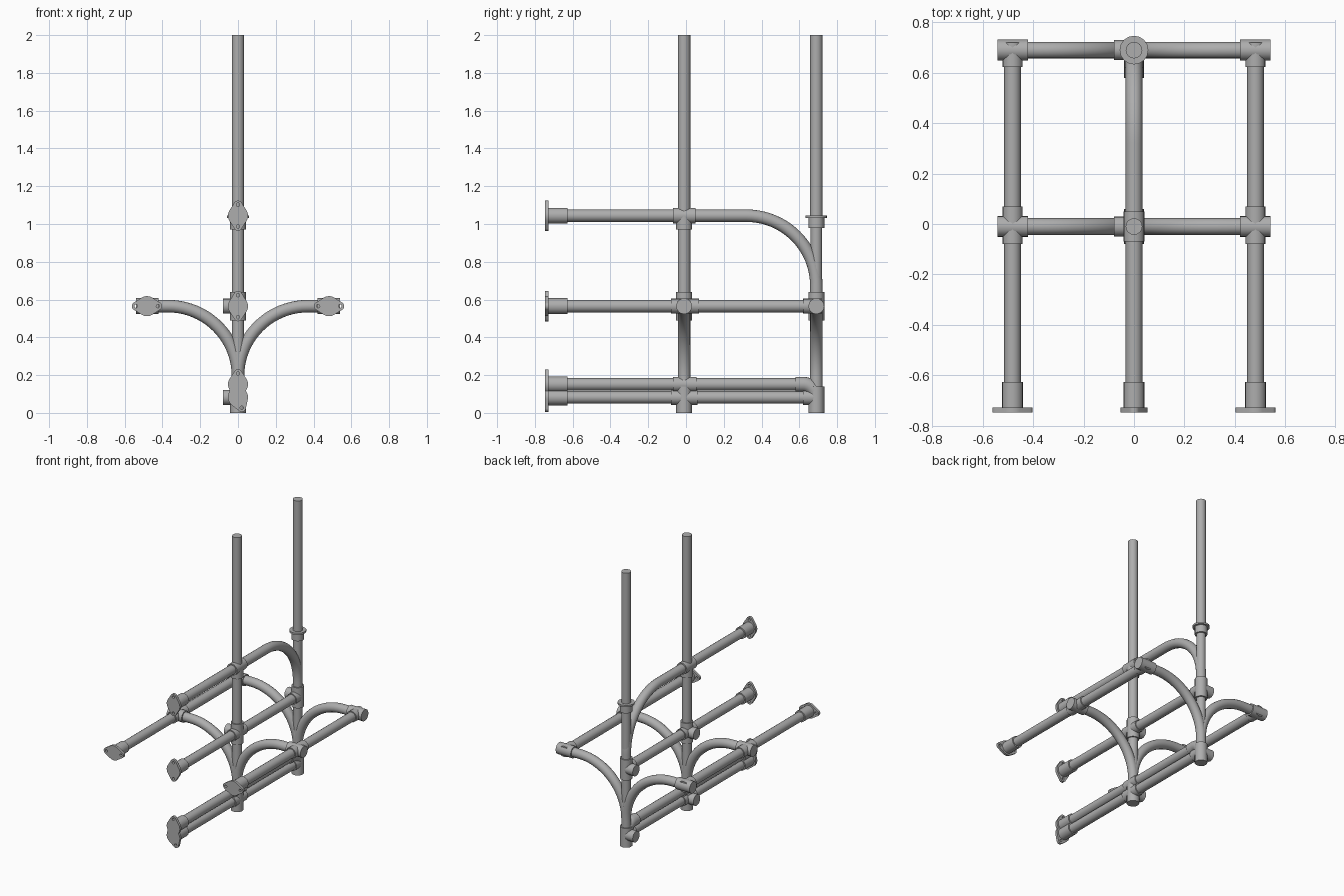
import bpy, math
from mathutils import Matrix, Vector

cube = bpy.data.objects.get("Cube")
if cube:
    bpy.data.objects.remove(cube, do_unlink=True)

steel = bpy.data.materials.new("galvanised grey")
steel.use_nodes = True
GREY = (0.42, 0.42, 0.42, 1)
steel.diffuse_color = GREY
steel.node_tree.nodes["Principled BSDF"].inputs["Base Color"].default_value = GREY

PIPE, SOCKET = 0.033, 0.042
FRONT_Y, BACK_Y = -0.01, 0.69
WALL_Y = -0.747
SIDE_X = 0.482
TOP_Z, MID_Z, LOW_Z, BASE_Z = 1.044, 0.565, 0.151, 0.082


def finish(obj, bevel=0.0):
    """Turn a curve into a smooth mesh, with softened rims if asked."""
    bpy.context.collection.objects.link(obj)
    bpy.ops.object.select_all(action='DESELECT')
    obj.select_set(True)
    bpy.context.view_layer.objects.active = obj
    bpy.ops.object.convert(target='MESH')
    obj = bpy.context.object
    obj.data.materials.clear()
    obj.data.materials.append(steel)
    bpy.ops.object.shade_smooth_by_angle(angle=math.radians(40))
    if bevel:
        mod = obj.modifiers.new("soft_rim", 'BEVEL')
        mod.width = bevel
        mod.segments = 2
        mod.limit_method = 'ANGLE'
        mod.angle_limit = math.radians(40)
    return obj


def tube(name, points, radius=PIPE, bevel=0.0):
    """Round pipe along a path of points."""
    curve = bpy.data.curves.new(name, 'CURVE')
    curve.dimensions = '3D'
    curve.bevel_depth = radius
    curve.bevel_resolution = 6
    curve.use_fill_caps = True
    spline = curve.splines.new('POLY')
    spline.points.add(len(points) - 1)
    for p, co in zip(spline.points, points):
        p.co = (*co, 1)
    return finish(bpy.data.objects.new(name, curve), bevel)


def socket(name, start, end, radius=SOCKET):
    return tube(name, [start, end], radius, 0.005)


def quarter(centre, radius, out, up, steps=20):
    """Quarter circle from the 'up' direction round to the 'out' direction."""
    c, o, u = Vector(centre), Vector(out), Vector(up)
    angles = [math.pi / 2 * i / steps for i in range(steps + 1)]
    return [c + radius * (math.sin(a) * o + math.cos(a) * u) for a in angles]


def ring(curve, points):
    spline = curve.splines.new('POLY')
    spline.points.add(len(points) - 1)
    for p, (x, y) in zip(spline.points, points):
        p.co = (x, y, 0, 1)
    spline.use_cyclic_u = True


def wall_flange(name, x, z, turn):
    """Oval plate with two screw holes and a pipe socket."""
    thick = 0.018
    curve = bpy.data.curves.new(name + "_plate", 'CURVE')
    curve.dimensions = '2D'
    curve.fill_mode = 'BOTH'
    curve.extrude = thick / 2
    big, small, gap = 0.053, 0.022, 0.058
    tilt = math.acos((big - small) / gap)
    outline = []
    for cx, r, mid, half in ((gap, small, 0, tilt), (0, big, math.pi / 2, math.pi / 2 - tilt),
                             (-gap, small, math.pi, tilt), (0, big, -math.pi / 2, math.pi / 2 - tilt)):
        for i in range(13):
            a = mid - half + 2 * half * i / 12
            outline.append((cx + r * math.cos(a), r * math.sin(a)))
    ring(curve, outline)
    for side in (-1, 1):
        ring(curve, [(side * gap + 0.009 * math.cos(i * math.pi / 6),
                      0.009 * math.sin(i * math.pi / 6)) for i in range(12)])
    plate = bpy.data.objects.new(name + "_plate", curve)
    plate.matrix_world = (Matrix.Translation((x, WALL_Y + thick / 2, z))
                          @ Matrix.Rotation(math.pi / 2, 4, 'X')
                          @ Matrix.Rotation(math.radians(turn), 4, 'Z'))
    finish(plate)
    socket(name + "_socket", (x, WALL_Y + 0.004, z), (x, -0.627, z))


# Upright posts
tube("front_post", [(0, FRONT_Y, 0.01), (0, FRONT_Y, 2)])
tube("back_post_lower", [(0, BACK_Y, 0.01), (0, BACK_Y, 1.04)], 0.031)
tube("back_post_upper", [(0, BACK_Y, 1.03), (0, BACK_Y, 2)])
socket("back_post_collar", (0, BACK_Y, 0.98), (0, BACK_Y, 1.035))
tube("back_post_ring", [(0, BACK_Y, 1.033), (0, BACK_Y, 1.046)], 0.057)

# Top rail, bending down into the back post
BEND = 0.37
tube("top_rail", [(0, WALL_Y + 0.01, TOP_Z)] +
     quarter((0, BACK_Y - BEND, TOP_Z - BEND), BEND, (0, 1, 0), (0, 0, 1)) +
     [(0, BACK_Y, MID_Z)])
socket("top_tee_rail", (0, FRONT_Y - 0.06, TOP_Z), (0, FRONT_Y + 0.06, TOP_Z))
socket("top_tee_post", (0, FRONT_Y, 0.97), (0, FRONT_Y, TOP_Z))
wall_flange("top_flange", 0, TOP_Z, 90)

# Middle and base rails
tube("middle_rail", [(0, WALL_Y + 0.01, MID_Z), (0, BACK_Y, MID_Z)])
wall_flange("middle_flange", 0, MID_Z, 90)
tube("base_rail", [(0, WALL_Y + 0.01, BASE_Z), (0, BACK_Y, BASE_Z)])
wall_flange("base_flange", 0, BASE_Z, 110)

# Low rail, with its elbow into the back post
ELBOW = 0.07
tube("low_rail", [(0, WALL_Y + 0.01, LOW_Z), (0, BACK_Y - 0.08, LOW_Z)])
tube("low_rail_elbow", [(0, 0.58, LOW_Z)] +
     quarter((0, BACK_Y - ELBOW, LOW_Z - ELBOW), ELBOW, (0, 1, 0), (0, 0, 1), 10), 0.04)
wall_flange("low_flange", 0, LOW_Z, 90)
socket("low_cross", (0, FRONT_Y - 0.06, LOW_Z), (0, FRONT_Y + 0.065, LOW_Z), 0.04)

# Fittings where the rails meet the posts
for place, y, reach in (("front", FRONT_Y, 0.07), ("back", BACK_Y, 0)):
    for level, z, low, high in (("middle", MID_Z, 0.49, 0.64), ("base", BASE_Z, 0, 0.14)):
        label = f"{place}_{level}_fitting"
        socket(label + "_post", (0, y, low), (0, y, high))
        socket(label + "_rail", (0, y - 0.07, z), (0, y + reach, z), 0.04)
        socket(label + "_outlet", (-0.08, y, z), (0, y, z), 0.04)

# Side rails carried on curved arms
for side, s in (("left", 1), ("right", -1)):
    x = s * SIDE_X
    tube(f"{side}_side_rail", [(x, WALL_Y + 0.01, MID_Z), (x, BACK_Y, MID_Z)])
    wall_flange(f"{side}_flange", x, MID_Z, 0)
    for place, y in (("front", FRONT_Y), ("back", BACK_Y)):
        arc = quarter((s * BEND, y, MID_Z - BEND), BEND, (-s, 0, 0), (0, 0, 1))
        tube(f"{side}_{place}_arm", [(x, y, MID_Z)] + arc + [(0, y, 0.1)])
        socket(f"{side}_{place}_arm_socket", (s * 0.42, y, MID_Z), (s * 0.541, y, MID_Z))
    socket(f"{side}_front_tee", (x, FRONT_Y - 0.07, MID_Z), (x, FRONT_Y + 0.08, MID_Z), 0.04)
    socket(f"{side}_back_elbow", (x, 0.622, MID_Z), (x, BACK_Y + 0.03, MID_Z), 0.04)
